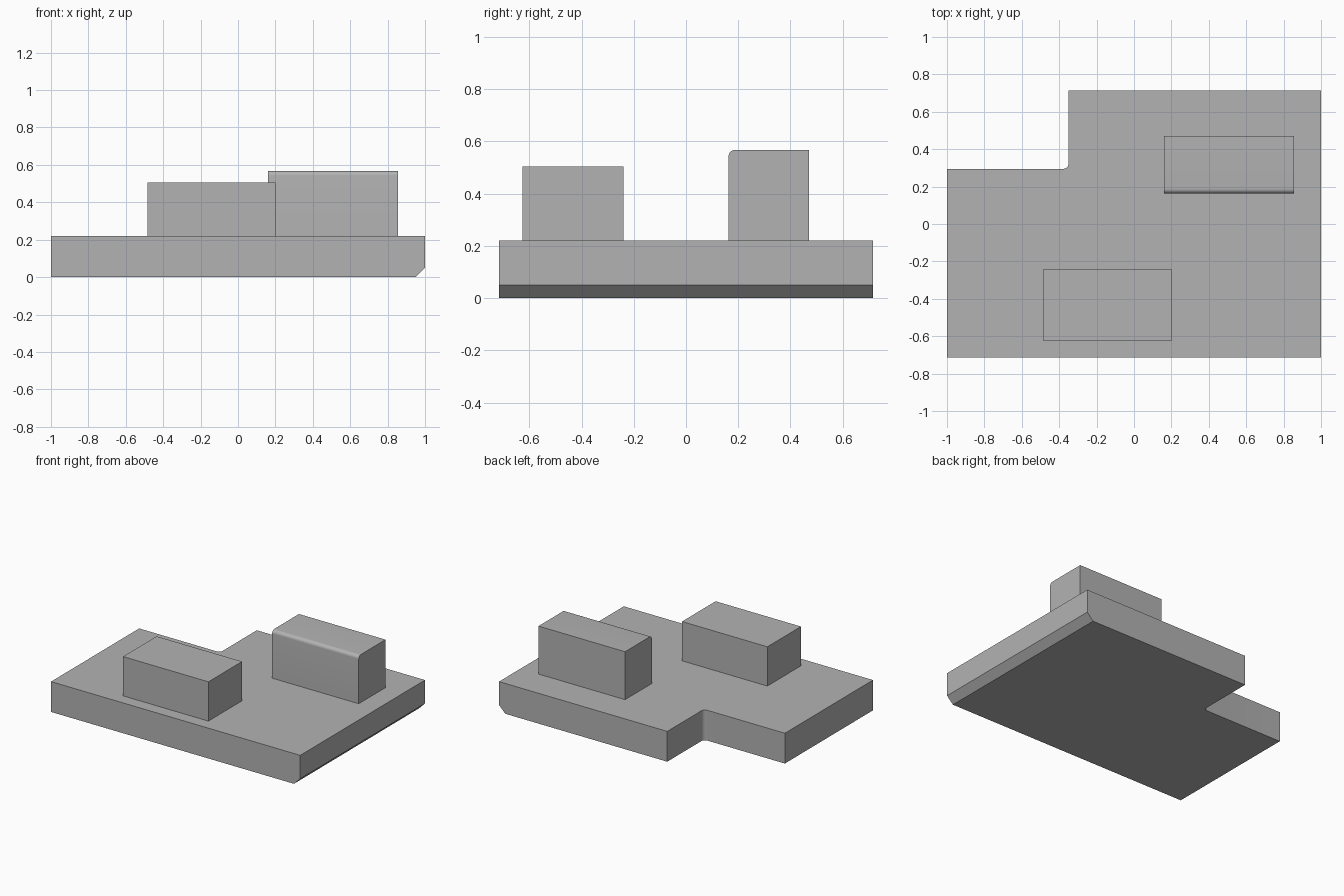
import bpy
import bmesh
import math

if "Cube" in bpy.data.objects:
    bpy.data.objects.remove(bpy.data.objects["Cube"], do_unlink=True)

grey = bpy.data.materials.new("plain grey")
grey.use_nodes = True
COLOUR = (0.45, 0.45, 0.45, 1)
grey.diffuse_color = COLOUR
grey.node_tree.nodes["Principled BSDF"].inputs["Base Color"].default_value = COLOUR


def prism(name, outline, z0, z1, bevels=()):
    """Extrude an outline upward, then bevel the edges at the given midpoints."""
    bm = bmesh.new()
    face = bm.faces.new([bm.verts.new((x, y, z0)) for x, y in outline])
    grown = bmesh.ops.extrude_face_region(bm, geom=[face])["geom"]
    for v in grown:
        if isinstance(v, bmesh.types.BMVert):
            v.co.z = z1
    bmesh.ops.recalc_face_normals(bm, faces=bm.faces[:])
    for test, size, segments in bevels:
        edges = [e for e in bm.edges if all(test(v.co) for v in e.verts)]
        bmesh.ops.bevel(bm, geom=edges, offset=size, offset_type='OFFSET',
                        segments=segments, profile=0.5, affect='EDGES')
    bmesh.ops.recalc_face_normals(bm, faces=bm.faces[:])
    mesh = bpy.data.meshes.new(name)
    bm.to_mesh(mesh)
    bm.free()
    mesh.materials.append(grey)
    obj = bpy.data.objects.new(name, mesh)
    bpy.context.collection.objects.link(obj)
    bpy.ops.object.select_all(action='DESELECT')
    obj.select_set(True)
    bpy.context.view_layer.objects.active = obj
    bpy.ops.object.shade_smooth_by_angle(angle=math.radians(30))
    return obj


def rectangle(x0, x1, y0, y1):
    return [(x0, y0), (x1, y0), (x1, y1), (x0, y1)]


# Base plate: notched corner with a small fillet, chamfered lower left edge
DEPTH, TOP = 0.715, 0.22
NOTCH_X, NOTCH_Y = -0.35, 0.295
prism("base_plate",
      [(-1, -DEPTH), (1, -DEPTH), (1, DEPTH), (NOTCH_X, DEPTH),
       (NOTCH_X, NOTCH_Y), (-1, NOTCH_Y)], 0, TOP,
      [(lambda c: abs(c.x - NOTCH_X) + abs(c.y - NOTCH_Y) < 0.001, 0.028, 8),
       (lambda c: c.x > 0.999 and c.z < 0.001, 0.05, 1)])

# Plain front block
prism("front_block", rectangle(-0.485, 0.2, -0.625, -0.24), TOP, 0.505)

# Taller rear block with a rounded upper front edge
prism("rear_block", rectangle(0.16, 0.855, 0.163, 0.47), TOP, 0.568,
      [(lambda c: c.y < 0.164 and c.z > 0.5, 0.025, 8)])
